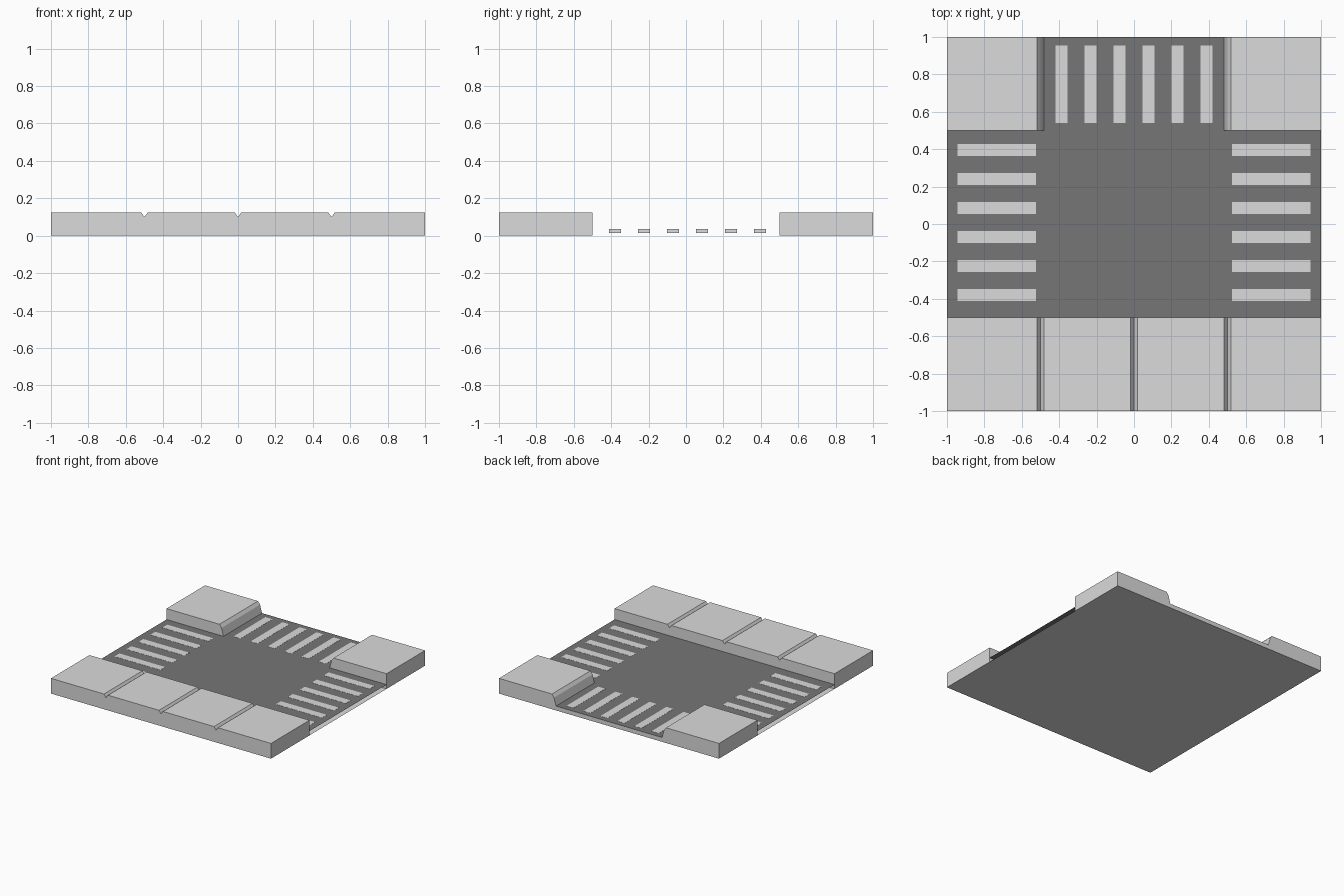
import bpy
import bmesh

if "Cube" in bpy.data.objects:
    bpy.data.objects.remove(bpy.data.objects["Cube"], do_unlink=True)


def make_material(name, value):
    mat = bpy.data.materials.new(name)
    mat.use_nodes = True
    colour = (value, value, value, 1)
    mat.diffuse_color = colour
    mat.node_tree.nodes["Principled BSDF"].inputs["Base Color"].default_value = colour
    return mat


concrete = make_material("light concrete", 0.706)
asphalt = make_material("dark asphalt", 0.182)

TOP = 0.125      # pavement height
ROAD = 0.0355    # road surface height
PAINT = 0.0365   # top of the crossing stripes
SUNK = 0.0135    # underside of the stripes, below the road surface
KERB = 0.5       # distance of kerbs from the centre
GROOVE = 0.018   # half width of a joint
JOINT = 0.1      # height of a joint's bottom


def finish(name, bm, mat):
    mesh = bpy.data.meshes.new(name)
    bm.to_mesh(mesh)
    bm.free()
    mesh.materials.append(mat)
    obj = bpy.data.objects.new(name, mesh)
    bpy.context.collection.objects.link(obj)
    return obj


def prism(name, profile, y0, y1, mat):
    """Extrude an x-z profile along y, leaving the underside open."""
    bm = bmesh.new()
    front = [bm.verts.new((x, y0, z)) for x, z in profile]
    back = [bm.verts.new((x, y1, z)) for x, z in profile]
    bm.faces.new(front)
    bm.faces.new(back[::-1])
    for i in range(len(profile) - 1):
        bm.faces.new((front[i], back[i], back[i + 1], front[i + 1]))
    bmesh.ops.recalc_face_normals(bm, faces=bm.faces)
    return finish(name, bm, mat)


def stripe(name, x0, x1, y0, y1):
    profile = [(x0, SUNK), (x0, PAINT), (x1, PAINT), (x1, SUNK)]
    prism(name, profile, y0, y1, concrete)


def sheet(name, corners, mat):
    bm = bmesh.new()
    bm.faces.new([bm.verts.new(c) for c in corners])
    return finish(name, bm, mat)


def flat(name, x, y0, y1, z, mat, down=False):
    corners = [(-x, y0, z), (x, y0, z), (x, y1, z), (-x, y1, z)]
    return sheet(name, corners[::-1] if down else corners, mat)


# Base and road surface, open at the two side ends
flat("base", 1, -1, 1, 0, concrete, down=True)
flat("main_road", 1, -KERB, KERB, ROAD, asphalt)
flat("side_road", KERB, KERB, 1, ROAD, asphalt)
sheet("side_road_end", [(KERB, 1, 0), (-KERB, 1, 0),
                        (-KERB, 1, ROAD), (KERB, 1, ROAD)], concrete)

# Front pavement with three V-shaped joints
outline = [(-1, 0), (-1, TOP)]
for x in (-KERB, 0, KERB):
    outline += [(x - GROOVE, TOP), (x, JOINT), (x + GROOVE, TOP)]
outline += [(1, TOP), (1, 0)]
prism("front_pavement", outline, -1, -KERB, concrete)

# Back corner pavements with a chamfered, sloping kerb beside the side road
for side, label in ((1, "left"), (-1, "right")):
    inner = KERB - GROOVE
    outline = [(1, 0), (1, TOP), (KERB + GROOVE, TOP), (KERB, JOINT),
               (inner, ROAD), (inner, 0)]
    prism(f"back_{label}_pavement", [(side * x, z) for x, z in outline],
          KERB, 1, concrete)

# Crossing stripes set into the three road arms
HALF = 0.032
for i in range(6):
    c = (i - 2.5) * 0.155
    stripe(f"back_stripe_{i + 1}", c - HALF, c + HALF, 0.54, 0.955)
    y = c + 0.008
    for side, label in ((1, "left"), (-1, "right")):
        x0, x1 = sorted((side * 0.525, side * 0.943))
        stripe(f"{label}_stripe_{i + 1}", x0, x1, y - HALF, y + HALF)
